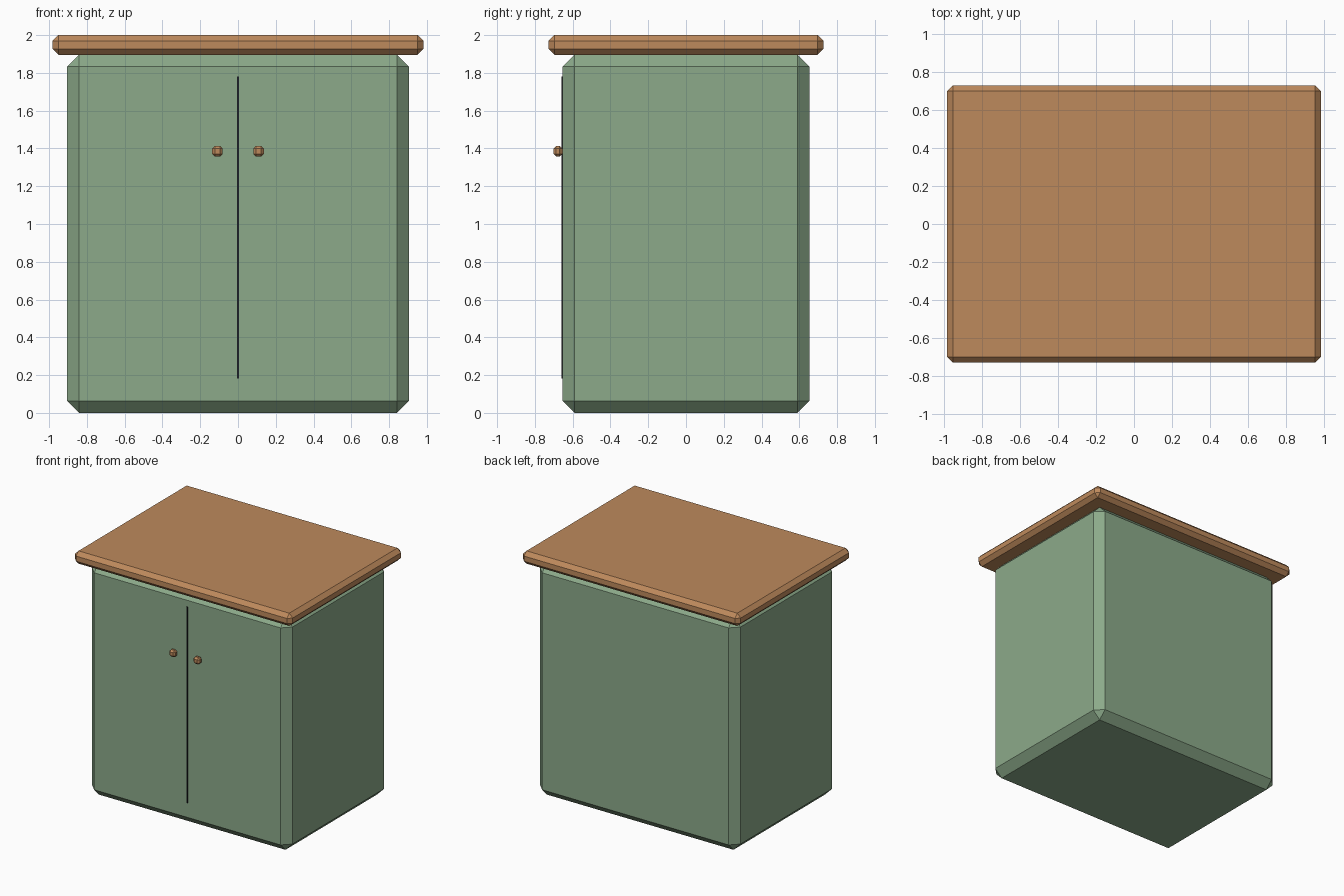
import bpy
import bmesh
from mathutils import Vector

cube = bpy.data.objects.get("Cube")
if cube:
    bpy.data.objects.remove(cube, do_unlink=True)


def material(name, rgb):
    mat = bpy.data.materials.new(name)
    mat.use_nodes = True
    color = (*rgb, 1)
    mat.diffuse_color = color
    mat.node_tree.nodes["Principled BSDF"].inputs["Base Color"].default_value = color
    return mat


def box(name, center, size, mat, chamfer=0):
    """Flat-shaded box with an optional single-segment chamfer."""
    bm = bmesh.new()
    bmesh.ops.create_cube(bm, size=1)
    bmesh.ops.scale(bm, vec=Vector(size), verts=bm.verts)
    mesh = bpy.data.meshes.new(name)
    bm.to_mesh(mesh)
    bm.free()
    mesh.materials.append(mat)
    obj = bpy.data.objects.new(name, mesh)
    obj.location = center
    bpy.context.collection.objects.link(obj)
    if chamfer:
        mod = obj.modifiers.new("Chamfer", "BEVEL")
        mod.width = chamfer
        mod.segments = 1
        mod.limit_method = "NONE"
    return obj


green = material("sage green paint", (0.262, 0.402, 0.254))
wood = material("warm wood", (0.515, 0.254, 0.107))
dark = material("dark gap", (0.012, 0.013, 0.017))

# Cabinet body and overhanging worktop
box("cabinet_body", (0, 0, 0.949), (1.81, 1.306, 1.898), green, 0.064)
box("worktop", (0, 0, 1.948), (1.964, 1.456, 0.104), wood, 0.031)

# Dark line between the two doors
box("door_gap", (0, -0.655, 0.982), (0.01, 0.009, 1.6), dark)

# Door knobs
for side, x in (("left", 0.109), ("right", -0.109)):
    box(side + "_knob", (x, -0.678, 1.385), (0.056, 0.046, 0.056), wood, 0.014)
